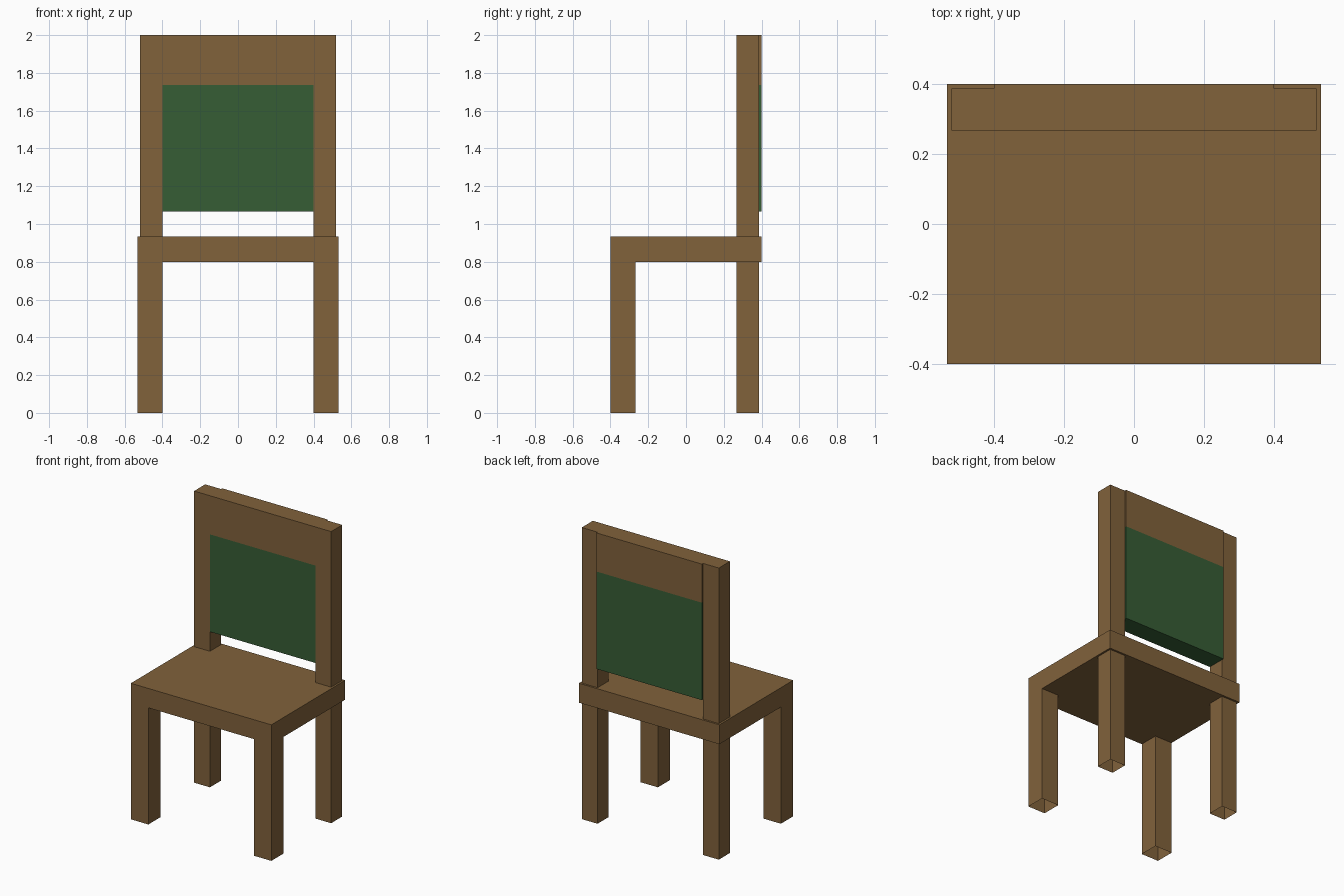
import bpy
import bmesh

if "Cube" in bpy.data.objects:
    bpy.data.objects.remove(bpy.data.objects["Cube"])


def material(name, rgb):
    m = bpy.data.materials.new(name)
    m.diffuse_color = (*rgb, 1.0)
    m.use_nodes = True
    m.node_tree.nodes["Principled BSDF"].inputs["Base Color"].default_value = m.diffuse_color
    return m


wood = material("brown wood", (0.220, 0.122, 0.044))
green = material("green panel", (0.037, 0.109, 0.036))


def box(name, lo, hi, open_ends=(), split_z=None):
    """Box between two corners; open_ends lists the z heights left uncapped."""
    bm = bmesh.new()
    bmesh.ops.create_cube(bm, size=1)
    for v in bm.verts:
        v.co = [(a + b) / 2 + c * (b - a) for a, b, c in zip(lo, hi, v.co)]
    caps = [f for f in bm.faces if abs(f.normal.z) > 0.9
            and any(abs(f.calc_center_median().z - z) < 1e-4 for z in open_ends)]
    bmesh.ops.delete(bm, geom=caps, context='FACES_ONLY')
    # everything below split_z is green
    if split_z is not None:
        bmesh.ops.bisect_plane(bm, geom=bm.verts[:] + bm.edges[:] + bm.faces[:],
                               plane_co=(0, 0, split_z), plane_no=(0, 0, 1))
        for f in bm.faces:
            f.material_index = int(f.calc_center_median().z < split_z)
    mesh = bpy.data.meshes.new(name)
    bm.to_mesh(mesh)
    bm.free()
    mesh.materials.append(wood)
    if split_z is not None:
        mesh.materials.append(green)
    ob = bpy.data.objects.new(name, mesh)
    bpy.context.collection.objects.link(ob)
    return ob


# Seat slab
box("seat", (-0.533, -0.4, 0.8), (0.533, 0.4, 0.933))

# Legs: hollow at the foot; back legs run up as the backrest posts
for side, x0, x1, p0, p1 in (("left", -0.533, -0.4, -0.52, -0.4),
                             ("right", 0.4, 0.533, 0.4, 0.52)):
    box("front_leg_" + side, (x0, -0.4, 0), (x1, -0.267, 0.8), (0, 0.8))
    box("back_post_" + side, (p0, 0.267, 0), (p1, 0.387, 2), (0,))

# Backrest panel: green below, wood above
box("backrest_panel", (-0.4, 0.267, 1.067), (0.4, 0.4, 2), split_z=1.735)
